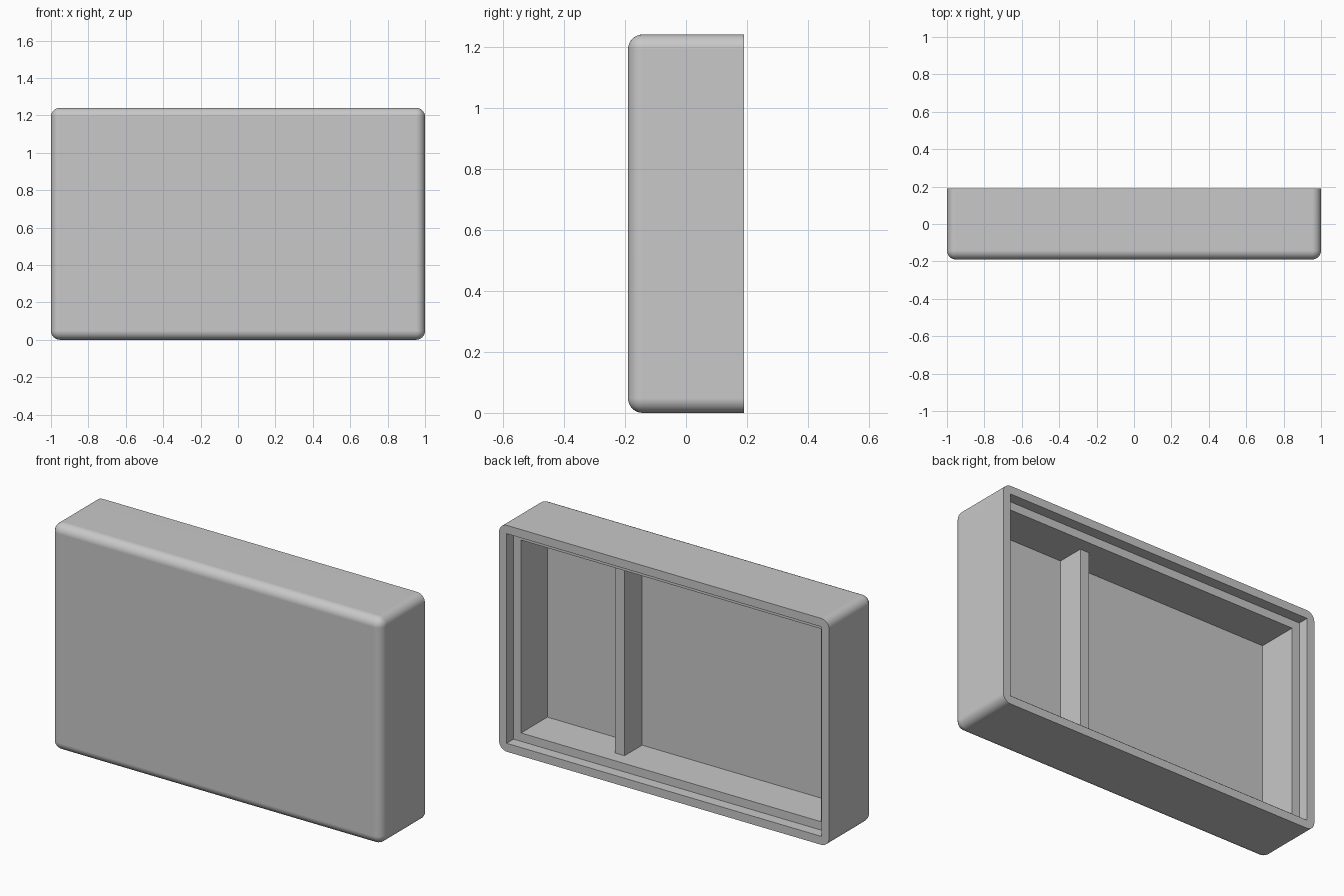
import bpy
import bmesh
from mathutils import Matrix

old = bpy.data.objects.get("Cube")
if old:
    bpy.data.objects.remove(old, do_unlink=True)

W, D, H = 2.0, 0.38, 1.24        # outer size
LIP = 0.046                      # rim and ledge width
LEDGE_Y = D / 2 - 0.06           # where the lid ledge sits
FLOOR_Y = -0.097                 # inner face of the front panel
RADIUS = 0.048

grey = bpy.data.materials.new("light grey")
grey.use_nodes = True
COLOUR = (0.58, 0.58, 0.58, 1)
grey.diffuse_color = COLOUR
grey.node_tree.nodes["Principled BSDF"].inputs["Base Color"].default_value = COLOUR


def block(name, x, y, z, radius=0):
    """Box spanning three ranges; a radius rounds every edge off the back face."""
    bm = bmesh.new()
    size = [b - a for a, b in (x, y, z)]
    centre = [(a + b) / 2 for a, b in (x, y, z)]
    bmesh.ops.create_cube(bm, size=1, matrix=Matrix.LocRotScale(centre, None, size))
    if radius:
        edges = [e for e in bm.edges if any(v.co.y < centre[1] for v in e.verts)]
        bmesh.ops.bevel(bm, geom=edges, offset=radius, segments=8,
                        profile=0.5, affect='EDGES')
    mesh = bpy.data.meshes.new(name)
    bm.to_mesh(mesh)
    bm.free()
    mesh.materials.append(grey)
    obj = bpy.data.objects.new(name, mesh)
    bpy.context.collection.objects.link(obj)
    return obj


def opening(name, margin, y):
    return block(name, (-W / 2 + margin, W / 2 - margin), y, (margin, H - margin))


# Rounded case, open at the back
case = block("case", (-W / 2, W / 2), (-D / 2, D / 2), (0, H), RADIUS)
bpy.ops.object.select_all(action='DESELECT')
bpy.context.view_layer.objects.active = case
case.select_set(True)

# Shallow lid recess, then the deep cavity
for cutter in (opening("lid_recess_cutter", LIP, (LEDGE_Y, D)),
               opening("cavity_cutter", 2 * LIP, (FLOOR_Y, D))):
    cutter.hide_render = True
    cut = case.modifiers.new(cutter.name, 'BOOLEAN')
    cut.operation = 'DIFFERENCE'
    cut.solver = 'EXACT'
    cut.object = cutter
    bpy.ops.object.modifier_apply(modifier=cut.name)
    bpy.data.objects.remove(cutter, do_unlink=True)

bpy.ops.object.shade_smooth_by_angle(angle=0.6)
case.modifiers.new("even_normals", 'WEIGHTED_NORMAL').keep_sharp = True

# Upright divider between the two compartments
block("divider", (0.334, 0.391), (FLOOR_Y, 0.055), (2 * LIP, H - 2 * LIP))
